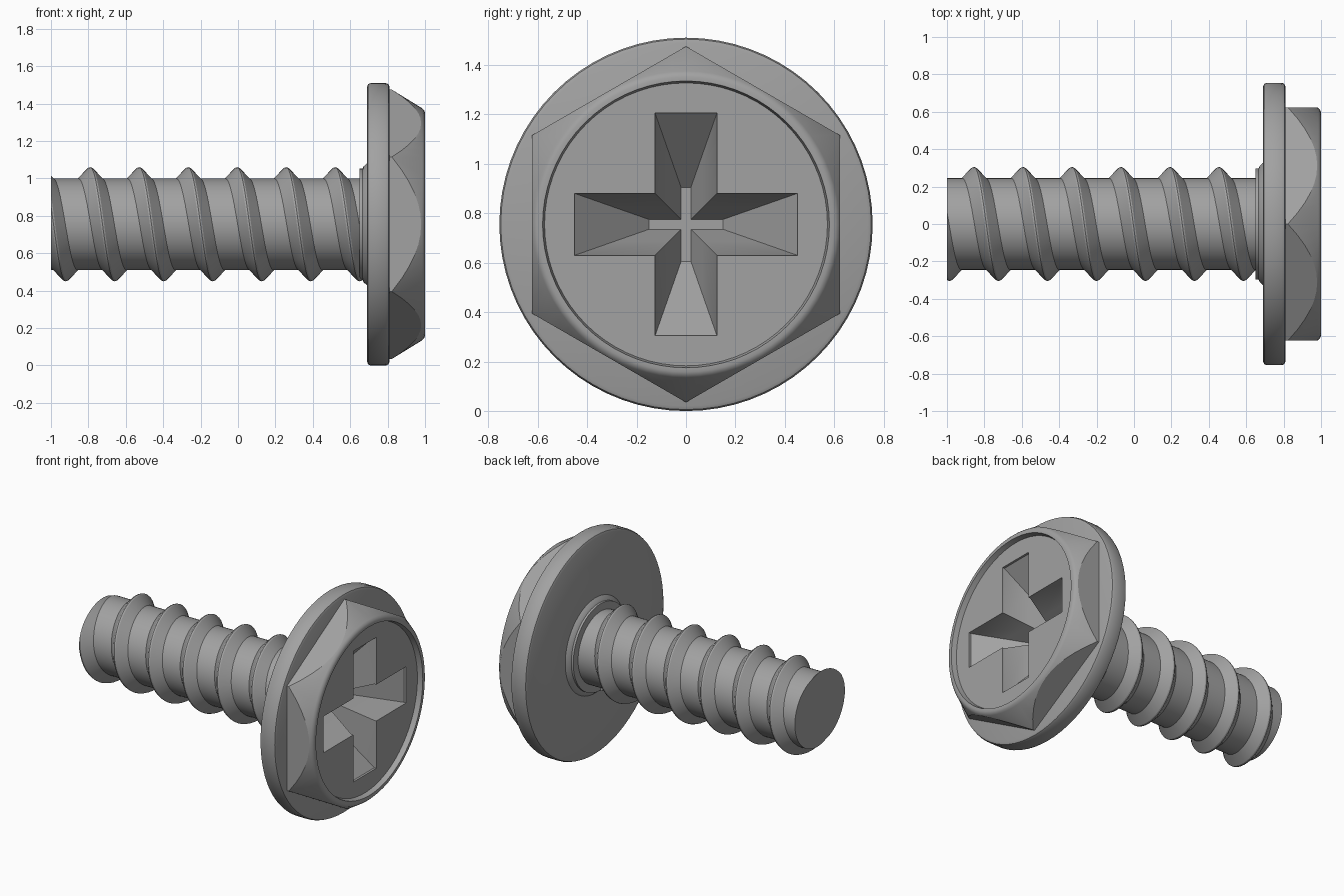
import bpy, bmesh
from math import sin, cos, pi, tau

AXIS_Z = 0.755   # height of the screw axis, which runs along x
PITCH = 0.262

cube = bpy.data.objects.get("Cube")
if cube:
    bpy.data.objects.remove(cube, do_unlink=True)

steel = bpy.data.materials.new("grey_steel")
steel.use_nodes = True
steel.diffuse_color = (0.36, 0.36, 0.36, 1)
steel.node_tree.nodes["Principled BSDF"].inputs["Base Color"].default_value = (0.36, 0.36, 0.36, 1)


def finish(name, bm):
    """Turn a bmesh into an object with clean normals."""
    bmesh.ops.recalc_face_normals(bm, faces=bm.faces[:])
    mesh = bpy.data.meshes.new(name)
    bm.to_mesh(mesh)
    bm.free()
    mesh.materials.append(steel)
    obj = bpy.data.objects.new(name, mesh)
    bpy.context.collection.objects.link(obj)
    return obj


def lathe(name, profile):
    """Revolve (x, radius) points around the screw axis."""
    bm = bmesh.new()
    verts = [bm.verts.new((x, 0, AXIS_Z + r)) for x, r in profile]
    edges = [bm.edges.new(pair) for pair in zip(verts, verts[1:])]
    bmesh.ops.spin(bm, geom=verts + edges, cent=(0, 0, AXIS_Z), axis=(1, 0, 0),
                   angle=tau, steps=72, use_duplicate=False)
    bmesh.ops.remove_doubles(bm, verts=bm.verts[:], dist=1e-4)
    return finish(name, bm)


def hull(name, points):
    """Convex solid from (x, y, height above axis) points."""
    bm = bmesh.new()
    verts = [bm.verts.new((x, y, AXIS_Z + z)) for x, y, z in points]
    bmesh.ops.convex_hull(bm, input=verts)
    return finish(name, bm)


def boolean(obj, cutter, operation):
    mod = obj.modifiers.new("cut", 'BOOLEAN')
    mod.object = cutter
    mod.operation = operation
    mod.solver = 'EXACT'
    bpy.context.view_layer.objects.active = obj
    bpy.ops.object.modifier_apply(modifier=mod.name)


# Shank, stepped collar and round flange
shank = lathe("shank_and_flange", [
    (-1, 0), (-1, 0.245), (0.65, 0.245), (0.65, 0.297), (0.665, 0.297),
    (0.672, 0.31), (0.69, 0.327), (0.69, 0.735), (0.696, 0.749), (0.71, 0.755),
    (0.79, 0.755), (0.804, 0.749), (0.81, 0.735), (0.81, 0)])

# Hexagonal head with a conical chamfer and a shallow dished face
head = lathe("hex_head", [
    (0.79, 0), (0.79, 0.74), (0.985, 0.62), (0.995, 0.61), (1, 0.597),
    (1, 0.58), (0.965, 0.572), (0.965, 0)])
prism = hull("hex_prism", [(x, 0.72 * sin(k * pi / 3), 0.72 * cos(k * pi / 3))
                           for x in (0.8, 1.1) for k in range(6)])
boolean(head, prism, 'INTERSECT')

# Tapered cross recess, cut through the head into the shank
sections = [(1.05, 0.45, 0.125), (0.95, 0.45, 0.125), (0.67, 0.15, 0.02)]
arm = [(x, sy * length, sz * width) for x, length, width in sections
       for sy in (-1, 1) for sz in (-1, 1)]
arms = [hull("recess_arm_across", arm),
        hull("recess_arm_upright", [(x, z, y) for x, y, z in arm])]
for part in (head, shank):
    for cutter in arms:
        boolean(part, cutter, 'DIFFERENCE')
for cutter in arms + [prism]:
    bpy.data.objects.remove(cutter, do_unlink=True)

# Helical thread, trimmed flat at the tip
bm = bmesh.new()
section = [(-0.073, 0.235), (-0.009, 0.302), (0, 0.305), (0.009, 0.302), (0.073, 0.235)]
STEPS = 48
rings = []
for i in range(-STEPS * 3 // 2, int(STEPS * 5.5) + 1):
    turn = i / STEPS
    a = turn * tau
    x0 = -0.79 + PITCH * turn
    rings.append([bm.verts.new((x0 + dx, -r * sin(a), AXIS_Z + r * cos(a)))
                  for dx, r in section])
count = len(section)
for a, b in zip(rings, rings[1:]):
    for j in range(count):
        k = (j + 1) % count
        bm.faces.new((a[j], a[k], b[k], b[j]))
bm.faces.new(rings[0])
bm.faces.new(rings[-1])
cut = bmesh.ops.bisect_plane(bm, geom=bm.verts[:] + bm.edges[:] + bm.faces[:],
                             plane_co=(-1, 0, 0), plane_no=(-1, 0, 0), clear_outer=True)
rim = [e for e in cut["geom_cut"] if isinstance(e, bmesh.types.BMEdge)]
bmesh.ops.holes_fill(bm, edges=rim, sides=0)
thread = finish("thread", bm)

# Smooth shading with crisp edges
bpy.ops.object.select_all(action='DESELECT')
for part in (shank, head, thread):
    part.select_set(True)
bpy.context.view_layer.objects.active = shank
bpy.ops.object.shade_smooth_by_angle(angle=0.42)
